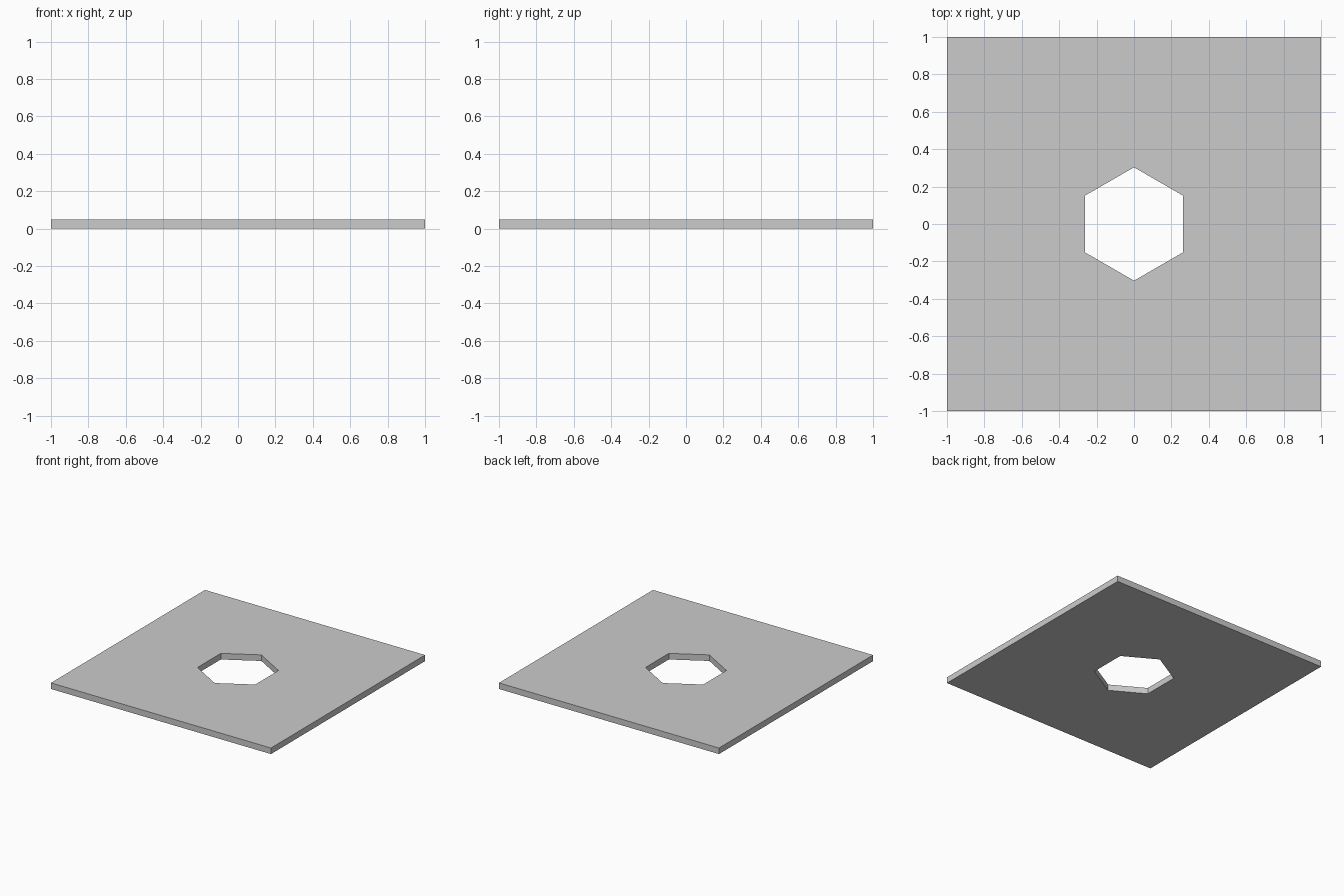
import bpy

if "Cube" in bpy.data.objects:
    bpy.data.objects.remove(bpy.data.objects["Cube"])

THICK = 0.05

# Square plate
bpy.ops.mesh.primitive_cube_add(size=1, location=(0, 0, THICK / 2))
plate = bpy.context.object
plate.name = "plate"
plate.scale = (2, 2, THICK)
bpy.ops.object.transform_apply(location=True, rotation=False, scale=True)

# Hexagonal hole cutter, corners pointing along y
bpy.ops.mesh.primitive_cylinder_add(vertices=6, radius=0.303, depth=0.4,
                                    location=(0, 0, THICK / 2))
cutter = bpy.context.object
cutter.name = "hole_cutter"
cutter.hide_render = True
cutter.display_type = 'WIRE'

# Cut the hole through the plate
cut = plate.modifiers.new("hex_hole", 'BOOLEAN')
cut.operation = 'DIFFERENCE'
cut.solver = 'EXACT'
cut.object = cutter
bpy.context.view_layer.objects.active = plate
bpy.ops.object.modifier_apply(modifier=cut.name)
bpy.data.objects.remove(cutter)
